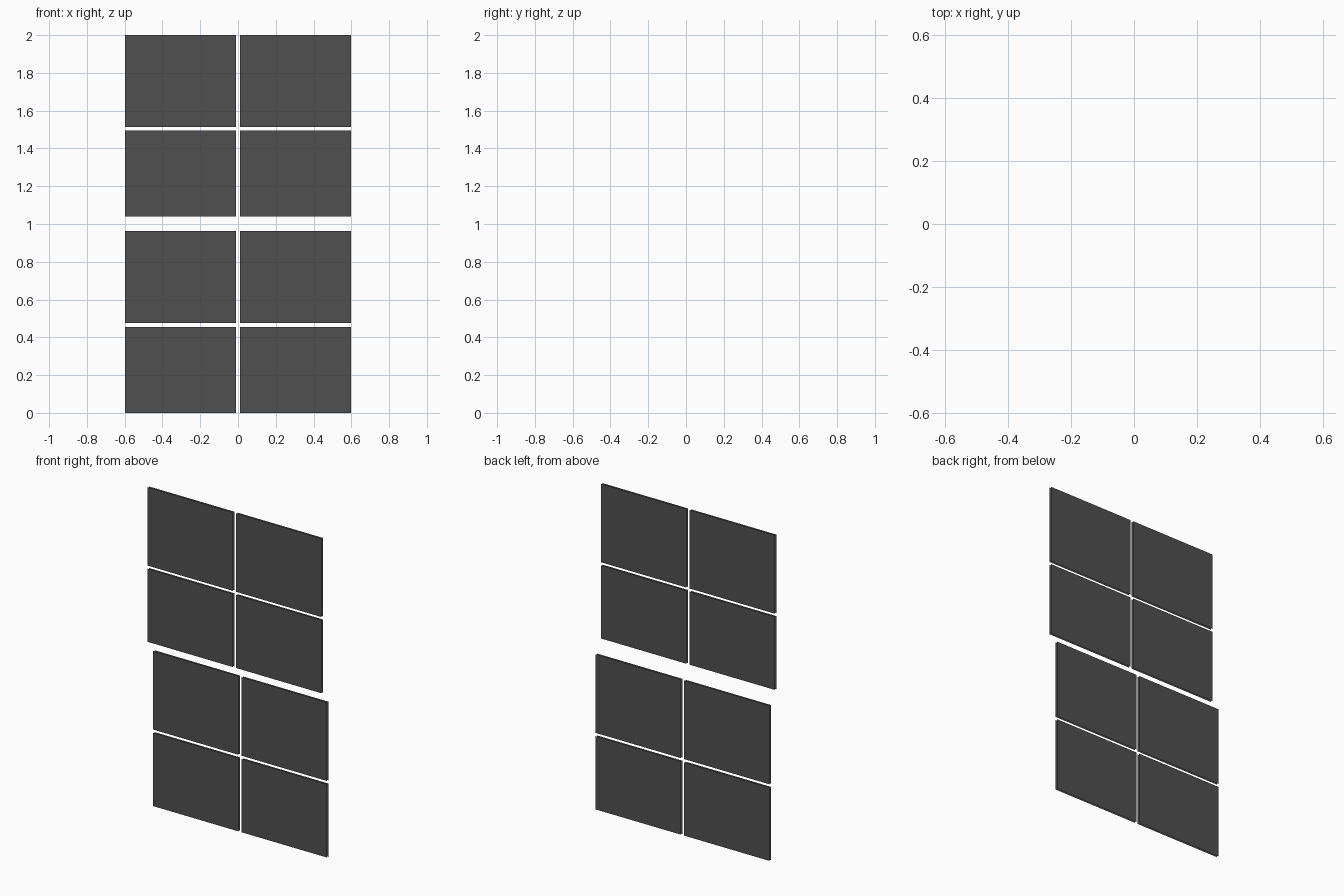
import bpy, bmesh

if "Cube" in bpy.data.objects:
    bpy.data.objects.remove(bpy.data.objects["Cube"])

# Dark tinted glass
glass = bpy.data.materials.new("dark_grey_glass")
glass.diffuse_color = (0.08, 0.08, 0.08, 1.0)
glass.use_nodes = True
glass.node_tree.nodes["Principled BSDF"].inputs["Base Color"].default_value = glass.diffuse_color

THICK = 0.012      # distance between the front and back sheet of a pane
X_IN, X_OUT = 0.01, 0.597


def pane(name, x0, x1, z0, z1, y):
    """Glass pane: front and back sheet with open edges."""
    bm = bmesh.new()
    for side in (-1, 1):
        yy = y + side * THICK / 2
        pts = [(x0, yy, z0), (x1, yy, z0), (x1, yy, z1), (x0, yy, z1)]
        if side > 0:
            pts.reverse()          # back sheet faces +y
        bm.faces.new([bm.verts.new(p) for p in pts])
    mesh = bpy.data.meshes.new(name)
    bm.to_mesh(mesh)
    bm.free()
    mesh.materials.append(glass)
    bpy.context.collection.objects.link(bpy.data.objects.new(name, mesh))


# Two sliding sashes, the lower one set behind the upper one
sashes = {
    "lower_sash": (0.027, [(0.0, 0.455), (0.475, 0.963)]),
    "upper_sash": (-0.027, [(1.04, 1.494), (1.513, 2.0)]),
}
for sash, (y, rows) in sashes.items():
    for row, (z0, z1) in zip(("bottom", "top"), rows):
        pane(f"{sash}_{row}_left_pane", -X_OUT, -X_IN, z0, z1, y)
        pane(f"{sash}_{row}_right_pane", X_IN, X_OUT, z0, z1, y)
